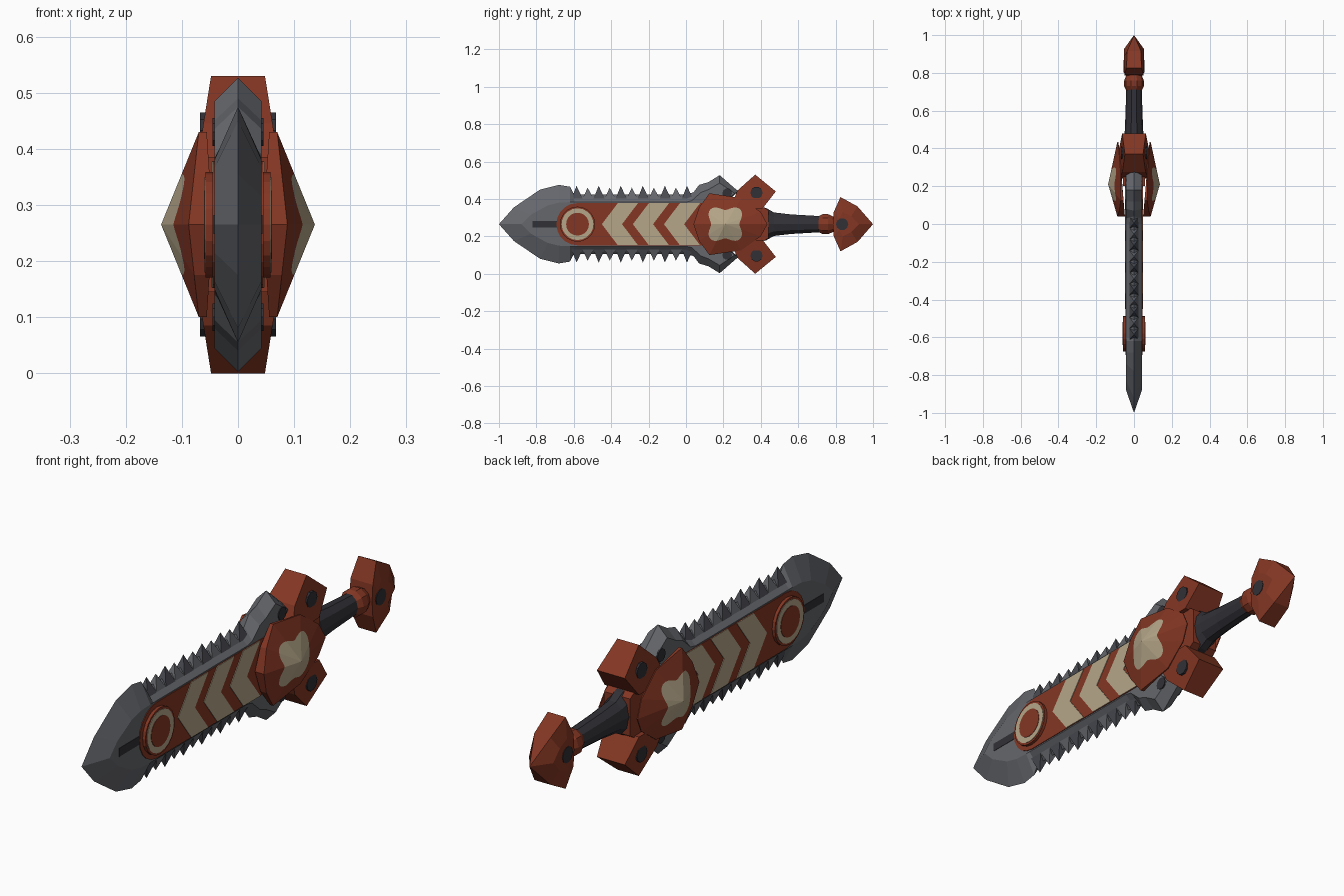
import bpy, bmesh, math

if "Cube" in bpy.data.objects:
    bpy.data.objects.remove(bpy.data.objects["Cube"])

CZ = 0.265  # height of the sword's long axis


def material(name, rgb):
    m = bpy.data.materials.new(name)
    m.diffuse_color = (*rgb, 1)
    m.use_nodes = True
    m.node_tree.nodes["Principled BSDF"].inputs["Base Color"].default_value = m.diffuse_color
    return m


RED = material("rust_red", (0.23, 0.037, 0.017))
CREAM = material("cream", (0.46, 0.38, 0.25))
STEEL = material("steel", (0.13, 0.135, 0.15))
DARK_STEEL = material("dark_steel", (0.07, 0.073, 0.085))
GRIP = material("dark_grip", (0.03, 0.03, 0.037))


def finish(name, bm, mats):
    bmesh.ops.remove_doubles(bm, verts=bm.verts, dist=1e-5)
    bmesh.ops.recalc_face_normals(bm, faces=bm.faces)
    me = bpy.data.meshes.new(name)
    bm.to_mesh(me)
    bm.free()
    for m in mats:
        me.materials.append(m)
    ob = bpy.data.objects.new(name, me)
    bpy.context.collection.objects.link(ob)
    return ob


def shell(name, rings, mat):
    """Bridge closed rings of (x, y, h) points and cap both ends."""
    bm = bmesh.new()
    loops = [[bm.verts.new((x, y, h + CZ)) for x, y, h in r] for r in rings]
    n = len(loops[0])
    for a, b in zip(loops, loops[1:]):
        for i in range(n):
            j = (i + 1) % n
            bm.faces.new((a[i], a[j], b[j], b[i]))
    bm.faces.new(loops[0])
    bm.faces.new(loops[-1][::-1])
    return finish(name, bm, [mat])


def slab(name, pts, x, mat):
    """Plate with the (y, h) outline, x either a number or a function of h."""
    fx = x if callable(x) else (lambda h: x)
    return shell(name, [[(s * fx(h), y, h) for y, h in pts] for s in (-1, 1)], mat)


def mirror(half):
    """Mirror an upper (y, h, ...) outline below the axis."""
    return half + [(p[0], -p[1], *p[2:]) for p in reversed(half) if p[1] > 0]


def circle(y, h, r, n=16):
    return [(y + r * math.cos(2 * math.pi * i / n), h + r * math.sin(2 * math.pi * i / n))
            for i in range(n)]


# Blade: sharp outer edge on the centre plane, flat inset faces on both sides
outer = mirror([(-1, 0), (-.92, .09), (-.78, .185), (-.68, .21), (-.62, .2), (-.6, .16),
                (0, .16), (.04, .17), (.07, .21), (.12, .225), (.18, .262), (.28, .175), (.24, .14)])
inner = mirror([(-.88, 0), (-.83, .05), (-.74, .1), (-.68, .115), (-.62, .118), (-.6, .118),
                (0, .118), (.03, .125), (.08, .17), (.12, .185), (.18, .22), (.26, .165), (.22, .13)])
shell("blade", [[(-.042, y, h) for y, h in inner], [(0, y, h) for y, h in outer],
                [(.042, y, h) for y, h in inner]], STEEL)

# Saw teeth along both edges
for s, side in ((1, "top"), (-1, "bottom")):
    for i in range(11):
        y = -.585 + .059 * i
        tip = .205 if i % 2 == 0 else .195
        base = [(-.026, y - .03, s * .13), (.026, y - .03, s * .13),
                (.026, y + .035, s * .13), (-.026, y + .035, s * .13)]
        top = [(0, y, s * tip)] * 4
        bm = bmesh.new()
        b = [bm.verts.new((p[0], p[1], p[2] + CZ)) for p in base]
        t = bm.verts.new((0, y, s * tip + CZ))
        bm.faces.new(b)
        for k in range(4):
            bm.faces.new((b[k], b[(k + 1) % 4], t))
        finish(f"tooth_{side}_{i}", bm, [DARK_STEEL if i % 2 == 0 else STEEL])

# Dark slot near the tip
slab("tip_slot", [(-.82, -.017), (-.66, -.017), (-.66, .017), (-.82, .017)], .0435, GRIP)

# Red inlay with rounded end, and cream chevrons
end = [(-.58 + .113 * math.cos(a), .113 * math.sin(a))
       for a in (math.radians(90 + 18 * i) for i in range(11))]
slab("blade_inlay", end + [(.22, -.113), (.22, .113)], .045, RED)
for i in range(4):
    a = -.45 + .166 * i
    b = a + .108
    slab(f"chevron_{i}", [(a, 0), (a + .085, .112), (b + .085, .112), (b, 0),
                          (b + .085, -.112), (a + .085, -.112)], .0475, CREAM)

# Round boss with cream ring
slab("boss", circle(-.58, 0, .094, 20), .0575, RED)
slab("boss_ring", circle(-.58, 0, .085, 20), .0595, CREAM)
slab("boss_centre", circle(-.58, 0, .061, 20), .061, RED)

# Guard core and swept wings with bolts
slab("guard_core", mirror([(.2, .12), (.4, .1), (.44, .075)]), .058, RED)
for s, side in ((1, "top"), (-1, "bottom")):
    wing = [(.37, .265), (.48, .175), (.41, .085), (.24, .085), (.25, .12), (.275, .18)]
    slab(f"guard_wing_{side}", [(y, s * h) for y, h in wing],
         lambda h: .048 + .16 * (.265 - abs(h)), RED)
    slab(f"wing_bolt_{side}", circle(.377, s * .168, .033, 10), .068, GRIP)
    slab(f"flare_bolt_{side}", circle(.22, s * .165, .026, 10), .045, GRIP)

# Cheek shields: low pyramids with a four-lobed cream patch cut into the faces
corners = mirror([(.04, 0), (.07, .09), (.125, .165), (.295, .14), (.40, .065), (.435, 0)])
STEPS = 8
for s, side in ((1, "right"), (-1, "left")):
    bm = bmesh.new()
    apex = bm.verts.new((s * .137, .21, CZ))
    back, rim, patch = [], [], []
    for k, (ya, ha) in enumerate(corners):
        yb, hb = corners[(k + 1) % len(corners)]
        xa, xb = (.088 - .11 * abs(h) for h in (ha, hb))
        for j in range(STEPS):
            t = j / STEPS
            y, h, x = ya + (yb - ya) * t, ha + (hb - ha) * t, xa + (xb - xa) * t
            dy = y - .21
            ang = math.atan2(h, dy)
            f = min((.094 - .018 * math.cos(4 * ang)) / math.hypot(dy, h), .9)
            back.append(bm.verts.new((s * min(.048 + .09 * (y - .04), x - .004), y, h + CZ)))
            rim.append(bm.verts.new((s * x, y, h + CZ)))
            patch.append(bm.verts.new((s * (.137 + (x - .137) * f), .21 + dy * f, h * f + CZ)))
    n = len(rim)
    for i in range(n):
        j = (i + 1) % n
        bm.faces.new((apex, patch[i], patch[j])).material_index = 1
        bm.faces.new((patch[i], rim[i], rim[j], patch[j]))
        bm.faces.new((rim[i], back[i], back[j], rim[j]))
    bm.faces.new(back)
    finish(f"cheek_shield_{side}", bm, [RED, CREAM])


def turned(name, sections, mat, n=10):
    """Lathe-like body along y from (y, x radius, z radius) sections."""
    shell(name, [[(rx * math.cos(2 * math.pi * i / n), y, rz * math.sin(2 * math.pi * i / n))
                  for i in range(n)] for y, rx, rz in sections], mat)


# Grip and collar
turned("grip", [(.40, .055, .1), (.43, .054, .09), (.47, .05, .066), (.56, .046, .055),
                (.74, .04, .044)], GRIP)
turned("collar", [(.705, .04, .042), (.73, .052, .056), (.76, .052, .056), (.79, .04, .042)], RED)

# Pommel: spade shape thinning to a point
edge = mirror([(.785, 0, .05), (.79, .065, .05), (.826, .145, .04), (.917, .095, .036), (1, 0, 0)])
edge_pts = [[(s * x, y, h) for y, h, x in edge] for s in (-1, 1)]
face_pts = [[(s * .054, .85 + (y - .85) * .5, h * .45) for y, h, x in edge] for s in (-1, 1)]
shell("pommel", [face_pts[0], edge_pts[0], edge_pts[1], face_pts[1]], RED)
slab("pommel_bolt", circle(.835, 0, .033, 10), .056, GRIP)
